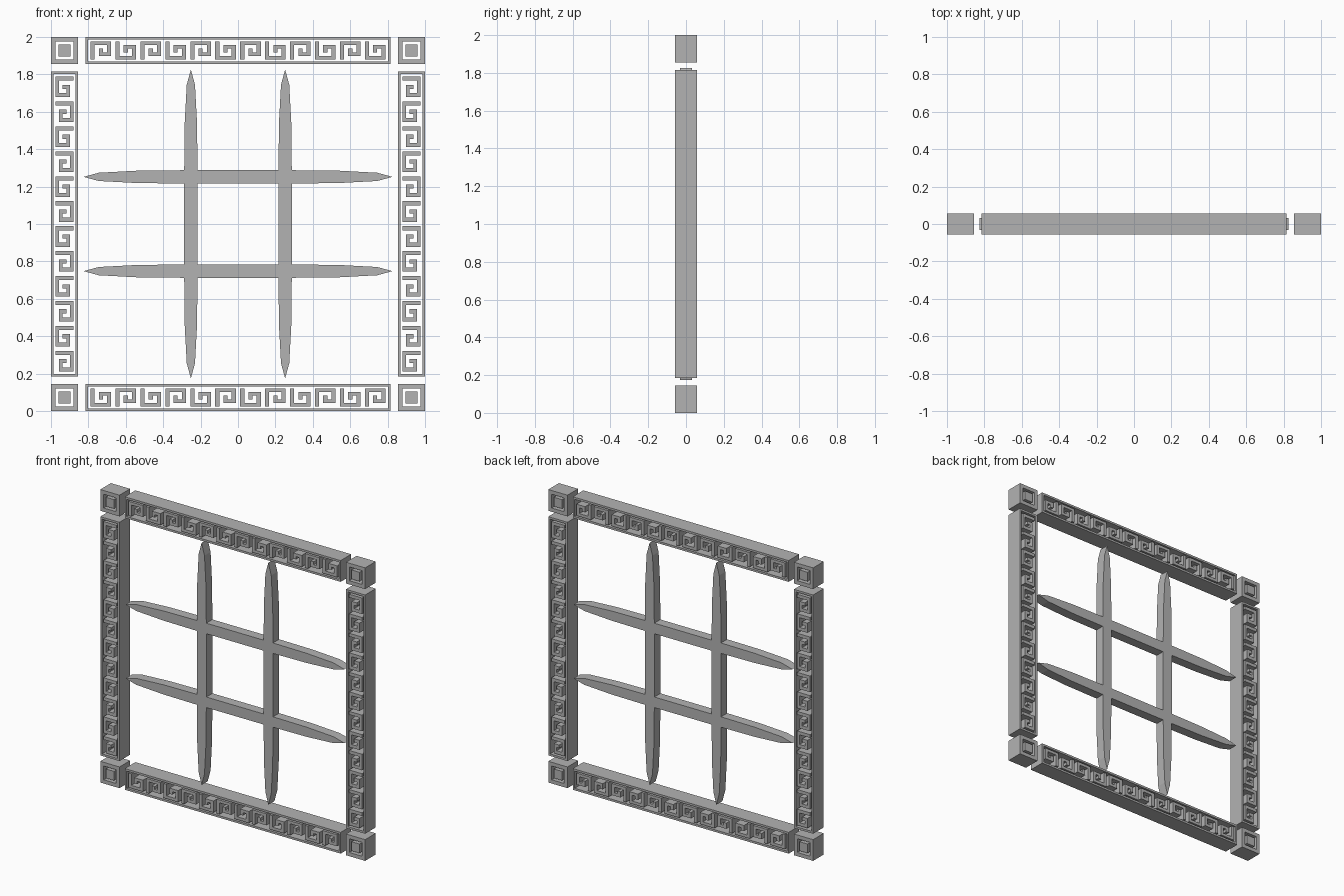
import bpy, bmesh

if "Cube" in bpy.data.objects:
    bpy.data.objects.remove(bpy.data.objects["Cube"])

grey = bpy.data.materials.new("plain_grey")
grey.use_nodes = True
grey.diffuse_color = (0.45, 0.45, 0.45, 1)
grey.node_tree.nodes["Principled BSDF"].inputs["Base Color"].default_value = (0.45, 0.45, 0.45, 1)

FRAME_DEPTH = 0.057
SLAT_DEPTH = 0.033
EDGE = 0.9275        # distance from the middle to the frame centre line
KEYS = 12
PITCH = 0.1333

RING = ["###", "#.#", "###"]
ROSETTE = ["#####", "#...#", "#.#.#", "#...#", "#####"]
SPIRAL = ["#####", "#...#", "#.#.#", "#.###", "#...."]


def add_pattern(bm, us, vs, rows, place):
    """Add one flat face per filled cell, rows running from the top down."""
    for j, row in enumerate(rows):
        for i, mark in enumerate(row):
            if mark == "#":
                corners = [(us[i], vs[j]), (us[i + 1], vs[j]),
                           (us[i + 1], vs[j + 1]), (us[i], vs[j + 1])]
                pts = [place(u, v) for u, v in corners]
                bm.faces.new([bm.verts.new((x, -1, z)) for x, z in pts])


def finish(bm, name, depth):
    """Weld the flat shape, give it thickness and make the object."""
    bmesh.ops.remove_doubles(bm, verts=bm.verts[:], dist=0.0005)
    bmesh.ops.recalc_face_normals(bm, faces=bm.faces[:])
    for v in bm.verts:
        v.co.y = -depth
    grown = bmesh.ops.extrude_face_region(bm, geom=bm.faces[:], use_keep_orig=True)
    for v in grown["geom"]:
        if isinstance(v, bmesh.types.BMVert):
            v.co.y = depth
    bmesh.ops.recalc_face_normals(bm, faces=bm.faces[:])
    mesh = bpy.data.meshes.new(name)
    bm.to_mesh(mesh)
    bm.free()
    mesh.materials.append(grey)
    obj = bpy.data.objects.new(name, mesh)
    bpy.context.collection.objects.link(obj)
    return obj


def spread(start, end, count):
    return [start + (end - start) * i / count for i in range(count + 1)]


# Frame bars: a thin border around a row of alternating key spirals
def frame_bar(name, place):
    bm = bmesh.new()
    add_pattern(bm, [-0.815, -0.801, 0.801, 0.815],
                [0.0725, 0.0585, -0.0585, -0.0725], RING, place)
    for k in range(KEYS):
        mid = (k - (KEYS - 1) / 2) * PITCH
        flip = -1 if k % 2 else 1
        us = spread(mid - 0.055, mid + 0.055, 5)
        vs = spread(0.049 * flip, -0.049 * flip, 5)
        add_pattern(bm, us, vs, SPIRAL, place)
    finish(bm, name, FRAME_DEPTH)


frame_bar("top_bar", lambda u, v: (u, 1 + EDGE + v))
frame_bar("bottom_bar", lambda u, v: (u, 1 - EDGE - v))
frame_bar("right_bar", lambda u, v: (-EDGE - v, 1 - u))
frame_bar("left_bar", lambda u, v: (EDGE + v, 1 - u))

# Corner blocks: a square ring with a square core
steps = [-0.0725, -0.047, -0.031, 0.031, 0.047, 0.0725]
for side, sx in (("left", 1), ("right", -1)):
    for level, sz in (("top", 1), ("bottom", -1)):
        bm = bmesh.new()
        add_pattern(bm, steps, steps, ROSETTE,
                    lambda u, v: (sx * EDGE + u, 1 + sz * EDGE + v))
        finish(bm, f"{level}_{side}_corner", FRAME_DEPTH)

# Slats: long blades tapering to an edge at both ends
half = [(0.826, 0), (0.745, 0.022), (0.54, 0.033), (0.25, 0.036)]
upper = half + [(-u, w) for u, w in reversed(half)]
outline = upper + [(u, -w) for u, w in reversed(upper[1:-1])]


def slat(name, place):
    bm = bmesh.new()
    bm.faces.new([bm.verts.new((x, 0, z)) for x, z in (place(u, v) for u, v in outline)])
    finish(bm, name, SLAT_DEPTH)


for s, level, side in ((1, "upper", "left"), (-1, "lower", "right")):
    slat(f"{level}_slat", lambda u, v: (u, 1 + s * 0.252 + v))
    slat(f"{side}_slat", lambda u, v: (s * 0.252 + v, 1 + u))
